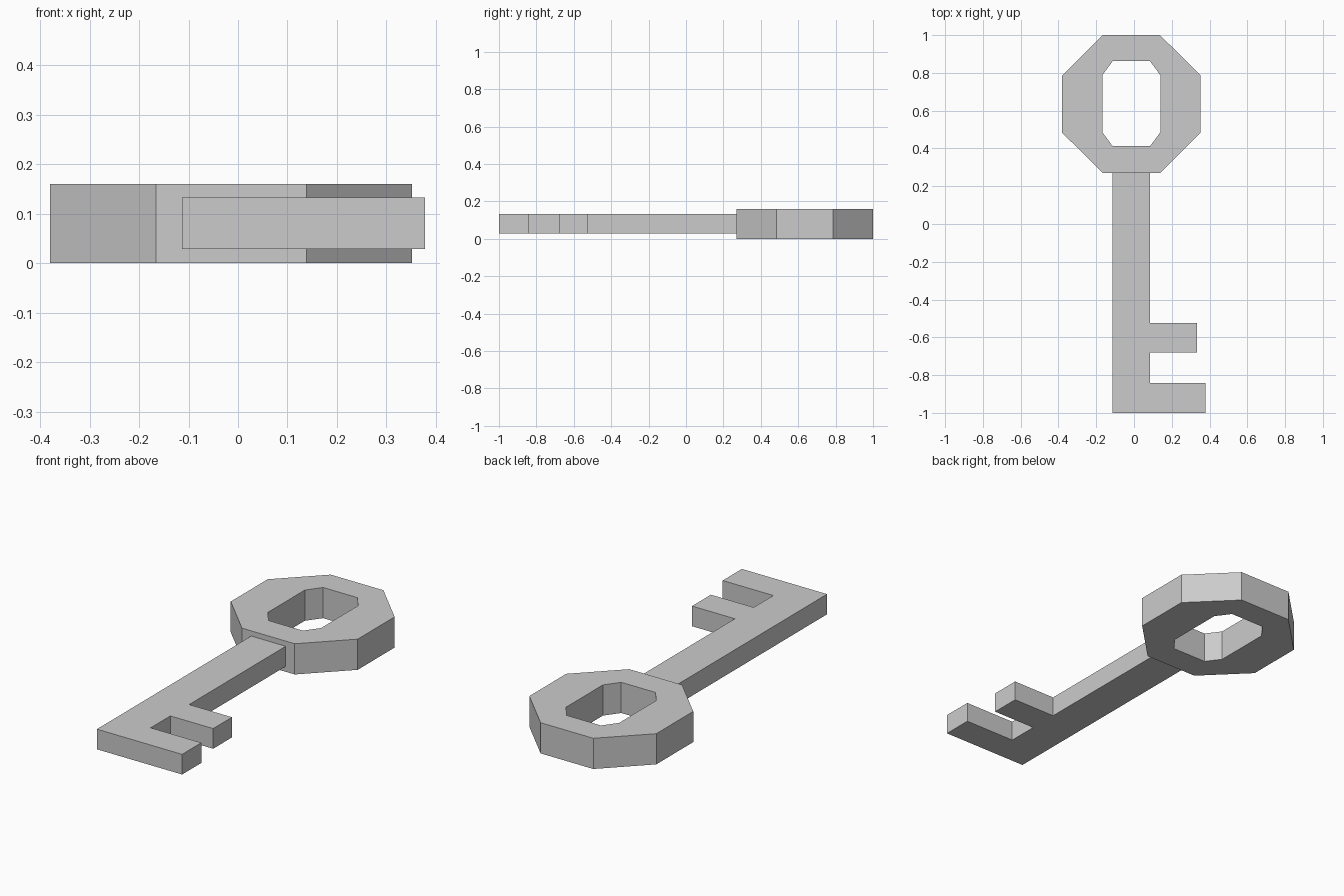
import bpy, bmesh

if "Cube" in bpy.data.objects:
    bpy.data.objects.remove(bpy.data.objects["Cube"])


def extrude_faces(name, points, faces, z0, z1):
    """Make a solid by extruding flat faces from z0 to z1."""
    bm = bmesh.new()
    verts = [bm.verts.new((x, y, z0)) for x, y in points]
    flat = [bm.faces.new([verts[i] for i in f]) for f in faces]
    ext = bmesh.ops.extrude_face_region(bm, geom=flat, use_keep_orig=True)
    top = [g for g in ext["geom"] if isinstance(g, bmesh.types.BMVert)]
    bmesh.ops.translate(bm, vec=(0, 0, z1 - z0), verts=top)
    bmesh.ops.recalc_face_normals(bm, faces=bm.faces)
    mesh = bpy.data.meshes.new(name)
    bm.to_mesh(mesh)
    bm.free()
    obj = bpy.data.objects.new(name, mesh)
    bpy.context.collection.objects.link(obj)
    return obj


def octagon(cx, cy, hx, hy, fx, fy):
    """Chamfered rectangle: half sizes hx, hy and half flat lengths fx, fy."""
    right = [(fx, -hy), (hx, -fy), (hx, fy), (fx, hy)]
    return [(cx + s * x, cy + s * y) for s in (1, -1) for x, y in right]


# Handle ring: outer and inner octagons joined by eight quads
ring = (octagon(-0.014, 0.635, 0.366, 0.365, 0.152, 0.152)
        + octagon(-0.014, 0.637, 0.153, 0.225, 0.099, 0.152))
quads = [(i, (i + 1) % 8, 8 + (i + 1) % 8, 8 + i) for i in range(8)]
extrude_faces("handle_ring", ring, quads, 0.0, 0.16)

# Shaft with two teeth
profile = [(-0.113, -1.0), (0.378, -1.0), (0.378, -0.842), (0.086, -0.842),
           (0.086, -0.68), (0.333, -0.68), (0.333, -0.525), (0.086, -0.525),
           (0.086, 0.27), (-0.113, 0.27)]
extrude_faces("shaft_and_teeth", profile, [range(len(profile))], 0.028, 0.133)
